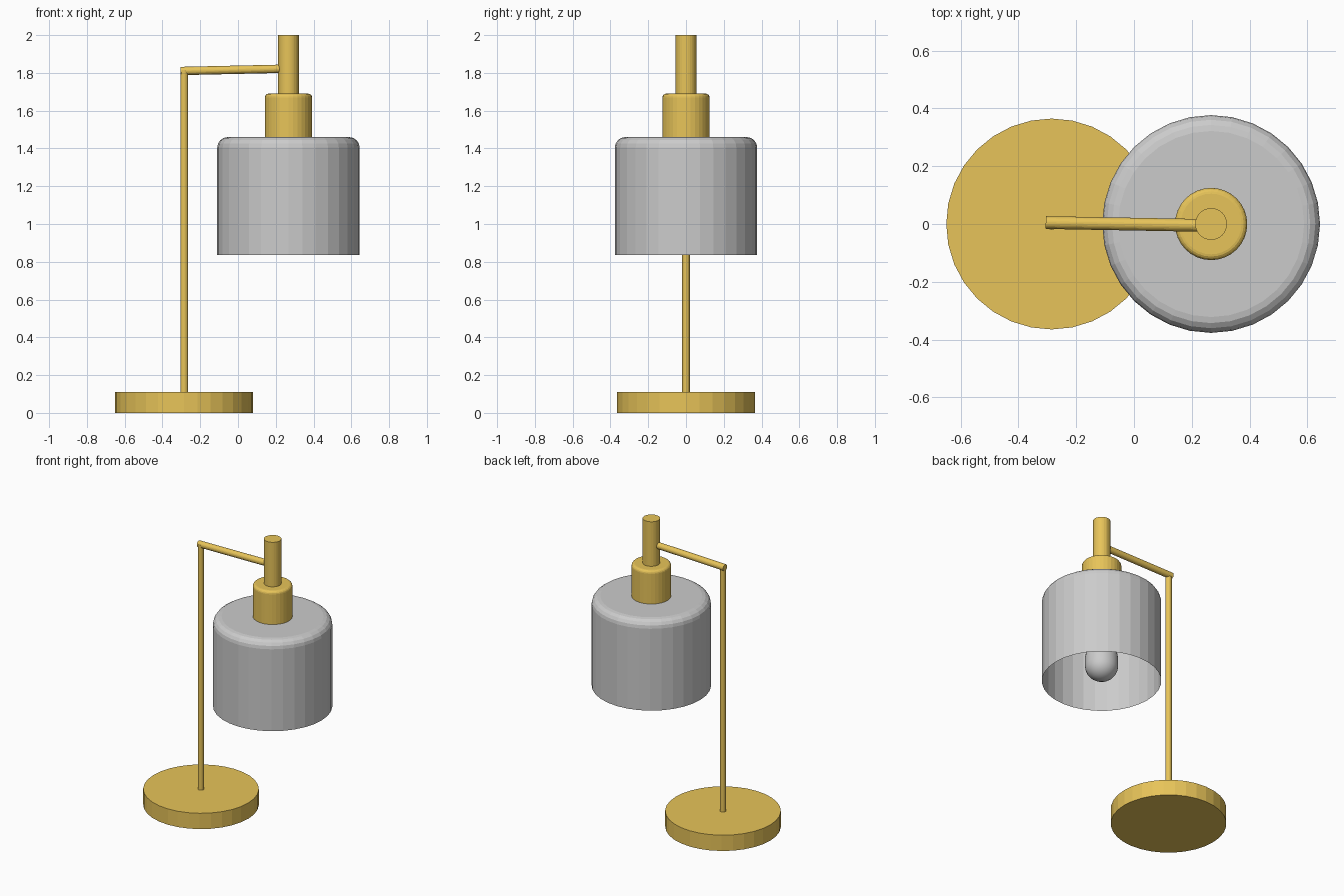
import bpy, bmesh, math
from mathutils import Vector

if "Cube" in bpy.data.objects:
    bpy.data.objects.remove(bpy.data.objects["Cube"])

gold = bpy.data.materials.new("brass")
gold.diffuse_color = (0.8, 0.55, 0.1, 1)
gold.use_nodes = True
gold.node_tree.nodes["Principled BSDF"].inputs["Base Color"].default_value = gold.diffuse_color
BASE_X, SHADE_X = -0.285, 0.267


def lathe(name, profile, x, sides=32, mat=None):
    """Revolve (radius, z) points about a vertical axis; radius 0 makes a pole."""
    bm = bmesh.new()
    rings = []
    for r, z in profile:
        if r == 0:
            rings.append([bm.verts.new((0, 0, z))])
        else:
            rings.append([bm.verts.new((r * math.cos(math.tau * i / sides),
                                        r * math.sin(math.tau * i / sides), z))
                          for i in range(sides)])
    for a, b in zip(rings, rings[1:]):
        for i in range(sides):
            j = (i + 1) % sides
            quad = [a[i % len(a)], a[j % len(a)], b[j % len(b)], b[i % len(b)]]
            bm.faces.new(list(dict.fromkeys(quad)))
    me = bpy.data.meshes.new(name)
    bm.to_mesh(me)
    bm.free()
    ob = bpy.data.objects.new(name, me)
    ob.location.x = x
    bpy.context.collection.objects.link(ob)
    if mat:
        me.materials.append(mat)
    return ob


def rounded_top(radius, z, bevel, steps=4):
    """Quarter-round edge running from the side wall to the flat top."""
    return [(radius - bevel + bevel * math.cos(t), z - bevel + bevel * math.sin(t))
            for t in (math.pi / 2 * k / steps for k in range(steps + 1))]


def rod(name, start, end, radius):
    a, b = Vector(start), Vector(end)
    bpy.ops.mesh.primitive_cylinder_add(vertices=32, radius=radius,
                                        depth=(b - a).length, location=(a + b) / 2)
    ob = bpy.context.object
    ob.name = name
    ob.rotation_euler = (b - a).to_track_quat('Z', 'Y').to_euler()
    ob.data.materials.append(gold)
    return ob


# Round foot, post and cross arm
rod("base", (BASE_X, 0, 0), (BASE_X, 0, 0.11), 0.365)
rod("post", (BASE_X, 0, 0.10), (BASE_X, 0, 1.815), 0.02)
rod("arm", (-0.305, 0.005, 1.81), (0.24, -0.005, 1.822), 0.022)

# Stem and collar above the shade
rod("stem", (SHADE_X, 0, 1.67), (SHADE_X, 0, 2.0), 0.055)
lathe("collar", [(0, 1.45), (0.125, 1.45)] + rounded_top(0.125, 1.69, 0.02) + [(0, 1.69)],
      SHADE_X, mat=gold)

# Open-bottomed shade
lathe("shade", [(0.377, 0.835)] + rounded_top(0.377, 1.46, 0.055) + [(0, 1.46)], SHADE_X)

# Bulb hanging inside
dome = [(0.105 * math.sin(t), 0.945 - 0.1 * math.cos(t))
        for t in (math.pi / 2 * k / 6 for k in range(1, 7))]
bulb = lathe("bulb", [(0, 0.845)] + dome + [(0.105, 1.0), (0.092, 1.07), (0.075, 1.16),
                                           (0.06, 1.24), (0.06, 1.45), (0, 1.45)], SHADE_X)
bpy.ops.object.select_all(action='DESELECT')
bulb.select_set(True)
bpy.context.view_layer.objects.active = bulb
bpy.ops.object.shade_smooth_by_angle(angle=math.radians(35))
